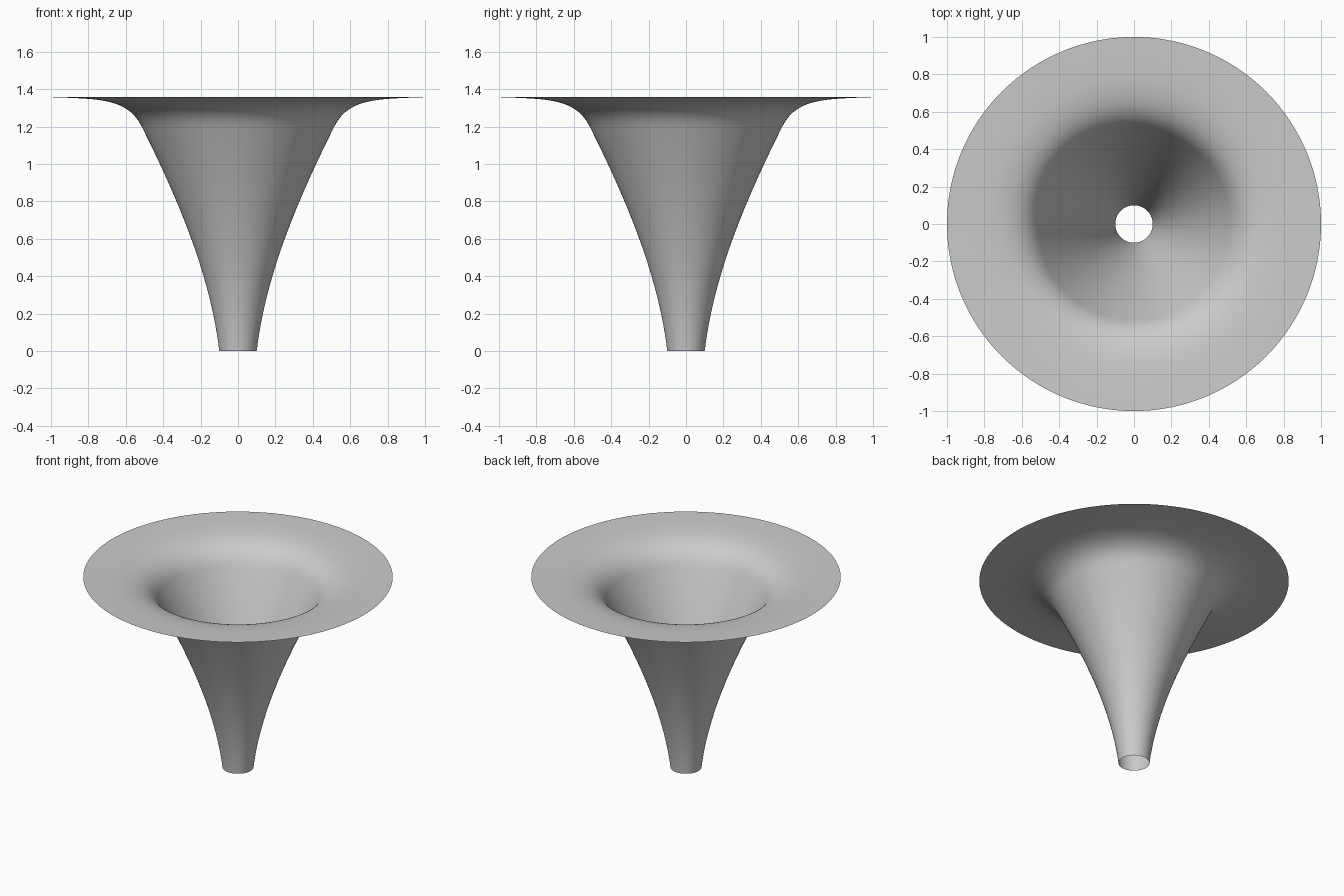
import bpy, bmesh, math
from mathutils import Vector
from mathutils.geometry import interpolate_bezier

cube = bpy.data.objects.get("Cube")
if cube:
    bpy.data.objects.remove(cube, do_unlink=True)

SIDES = 128

# Grey material
grey = bpy.data.materials.new("plain grey")
grey.use_nodes = True
colour = (0.6, 0.6, 0.6, 1)
grey.diffuse_color = colour
grey.node_tree.nodes["Principled BSDF"].inputs["Base Color"].default_value = colour

# Bell profile: a slowly widening tube, then a tight flare into the flat rim
tube = [(0.10, 0, 0), (0.15, 0, 0.42), (0.33, 0, 0.83), (0.515, 0, 1.20)]
flare = [(0.515, 0, 1.20), (0.59, 0, 1.35), (0.74, 0, 1.348), (1.0, 0, 1.357)]
profile = []
for curve in (tube, flare):
    profile += interpolate_bezier(*[Vector(p) for p in curve], 28)[bool(profile):]

# Spin the profile into an open, thin-walled horn
bm = bmesh.new()
verts = [bm.verts.new(p) for p in profile]
edges = [bm.edges.new(pair) for pair in zip(verts, verts[1:])]
bmesh.ops.spin(bm, geom=verts + edges, cent=(0, 0, 0), axis=(0, 0, 1),
               angle=math.tau, steps=SIDES, use_merge=True)
bmesh.ops.remove_doubles(bm, verts=bm.verts, dist=1e-4)
bm.normal_update()
# Face the surface up and inward
if sum(f.normal.z * f.calc_area() for f in bm.faces) < 0:
    bmesh.ops.reverse_faces(bm, faces=bm.faces)
for face in bm.faces:
    face.smooth = True

mesh = bpy.data.meshes.new("flared_horn")
bm.to_mesh(mesh)
bm.free()
mesh.materials.append(grey)
horn = bpy.data.objects.new("flared_horn", mesh)
bpy.context.collection.objects.link(horn)
